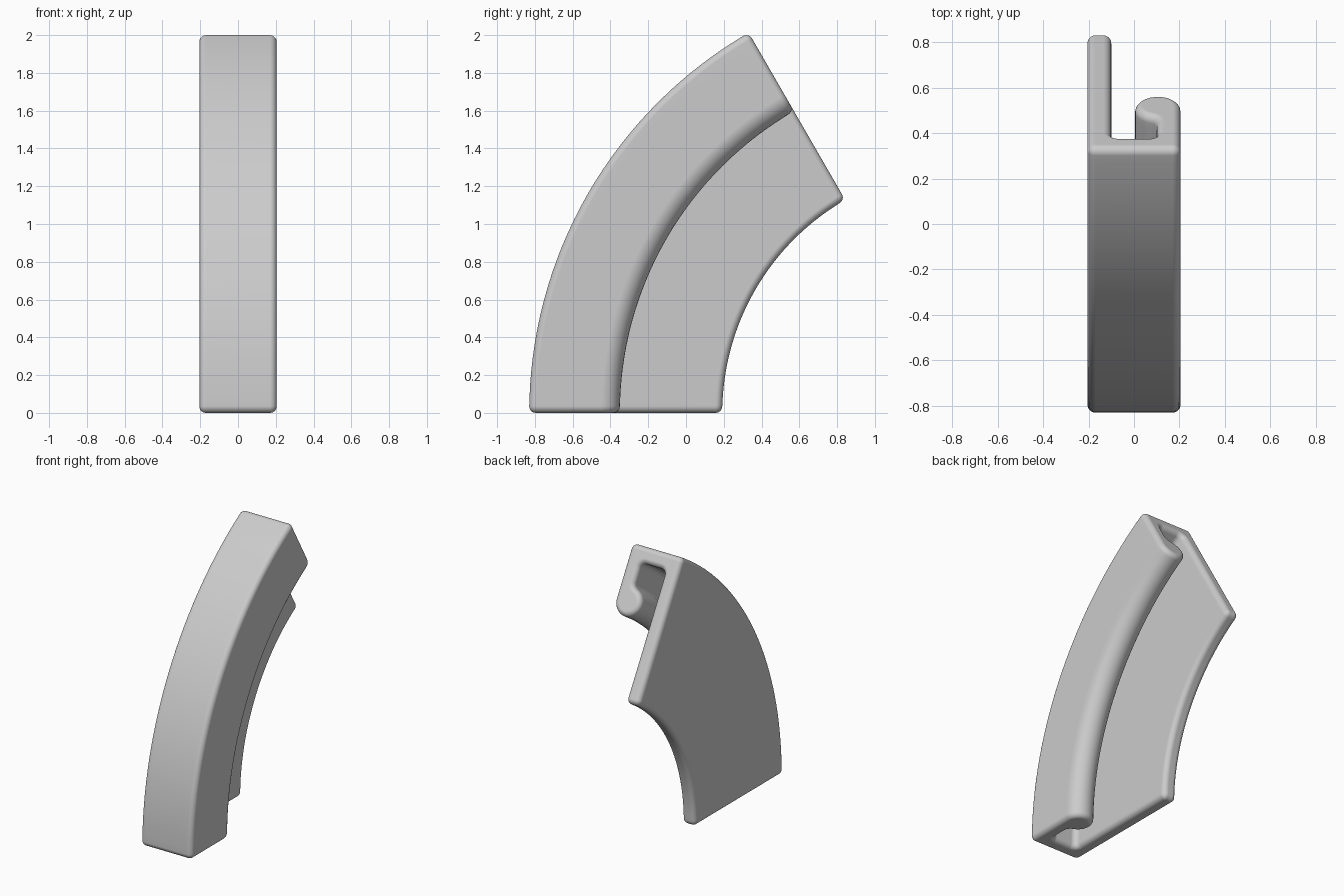
import bpy, bmesh
from math import sin, cos, radians, sqrt, atan2, degrees

cube = bpy.data.objects.get("Cube")
if cube:
    bpy.data.objects.remove(cube, do_unlink=True)

# Main dimensions: radii are measured from the bend axis, which runs along x
HALF = 0.205           # half width
EDGE = 0.036           # edge rounding
FILLET = 0.04          # inside corner rounding
OUTER, INNER = 2.324, 1.302
WEB = 2.215            # underside of the outer web
WALL = 0.10            # inner faces of both walls
AXIS_Y = OUTER - 0.83
SWEEP = radians(60)
BEAD, BEAD_X, BEAD_R = 0.1, HALF - 0.1, 1.944

# Where the bead's inside fillet meets the short wall
fx = WALL - FILLET
fr = BEAD_R + sqrt((BEAD + FILLET) ** 2 - (BEAD_X - fx) ** 2)
meet = degrees(atan2(fr - BEAD_R, fx - BEAD_X))

# Cross-section as arcs: centre x, centre radius, signed size, normal start, normal end
ARCS = [
    (HALF - EDGE, OUTER - EDGE, EDGE, 0, 90),
    (EDGE - HALF, OUTER - EDGE, EDGE, 90, 180),
    (EDGE - HALF, INNER + EDGE, EDGE, 180, 270),
    (-WALL - EDGE, INNER + EDGE, EDGE, 270, 360),
    (FILLET - WALL, WEB - FILLET, -FILLET, 0, -90),
    (WALL - FILLET, WEB - FILLET, -FILLET, 270, 180),
    (fx, fr, -FILLET, 180, meet),
    (BEAD_X, BEAD_R, BEAD, meet, 360),
]


def section(inset):
    """Cross-section outline, shrunk by the inset."""
    pts = []
    for cx, cr, size, a0, a1 in ARCS:
        steps = max(6, int(abs(a1 - a0) / 12))
        for i in range(steps + 1):
            if i == 0 and size == BEAD:
                continue                      # shared with the fillet
            a = radians(a0 + (a1 - a0) * i / steps)
            pts.append((cx + (size - inset) * cos(a), cr + (size - inset) * sin(a)))
    return pts


# Stations along the bend: angle, shift along the tangent, inset
ROUND, STEPS = 6, 32
lip = []
for i in range(ROUND + 1):
    t = radians(90 * i / ROUND)
    lip.append((EDGE * (1 - cos(t)), (EDGE - 0.001) * (1 - sin(t))))
stations = [(0, s, d) for s, d in lip]
stations += [(SWEEP * i / STEPS, 0, 0) for i in range(1, STEPS)]
stations += [(SWEEP, -s, d) for s, d in reversed(lip)]

bm = bmesh.new()
rings = []
for ang, shift, inset in stations:
    rings.append([bm.verts.new((x, AXIS_Y - r * cos(ang) + shift * sin(ang),
                                r * sin(ang) + shift * cos(ang)))
                  for x, r in section(inset)])
for a, b in zip(rings, rings[1:]):
    n = len(a)
    for i in range(n):
        j = (i + 1) % n
        bm.faces.new((a[i], a[j], b[j], b[i]))
bm.faces.new(rings[0])
bm.faces.new(rings[-1])
bmesh.ops.recalc_face_normals(bm, faces=bm.faces)

mesh = bpy.data.meshes.new("curved_hook_channel")
bm.to_mesh(mesh)
bm.free()
channel = bpy.data.objects.new("curved_hook_channel", mesh)
bpy.context.collection.objects.link(channel)

# Plain grey
grey = bpy.data.materials.new("light_grey")
grey.use_nodes = True
colour = (0.6, 0.6, 0.6, 1)
grey.diffuse_color = colour
grey.node_tree.nodes["Principled BSDF"].inputs["Base Color"].default_value = colour
mesh.materials.append(grey)

# Smooth shading with flat broad faces
bpy.ops.object.select_all(action="DESELECT")
channel.select_set(True)
bpy.context.view_layer.objects.active = channel
bpy.ops.object.shade_smooth_by_angle(angle=radians(30))
weighted = channel.modifiers.new("even_normals", "WEIGHTED_NORMAL")
weighted.keep_sharp = True
